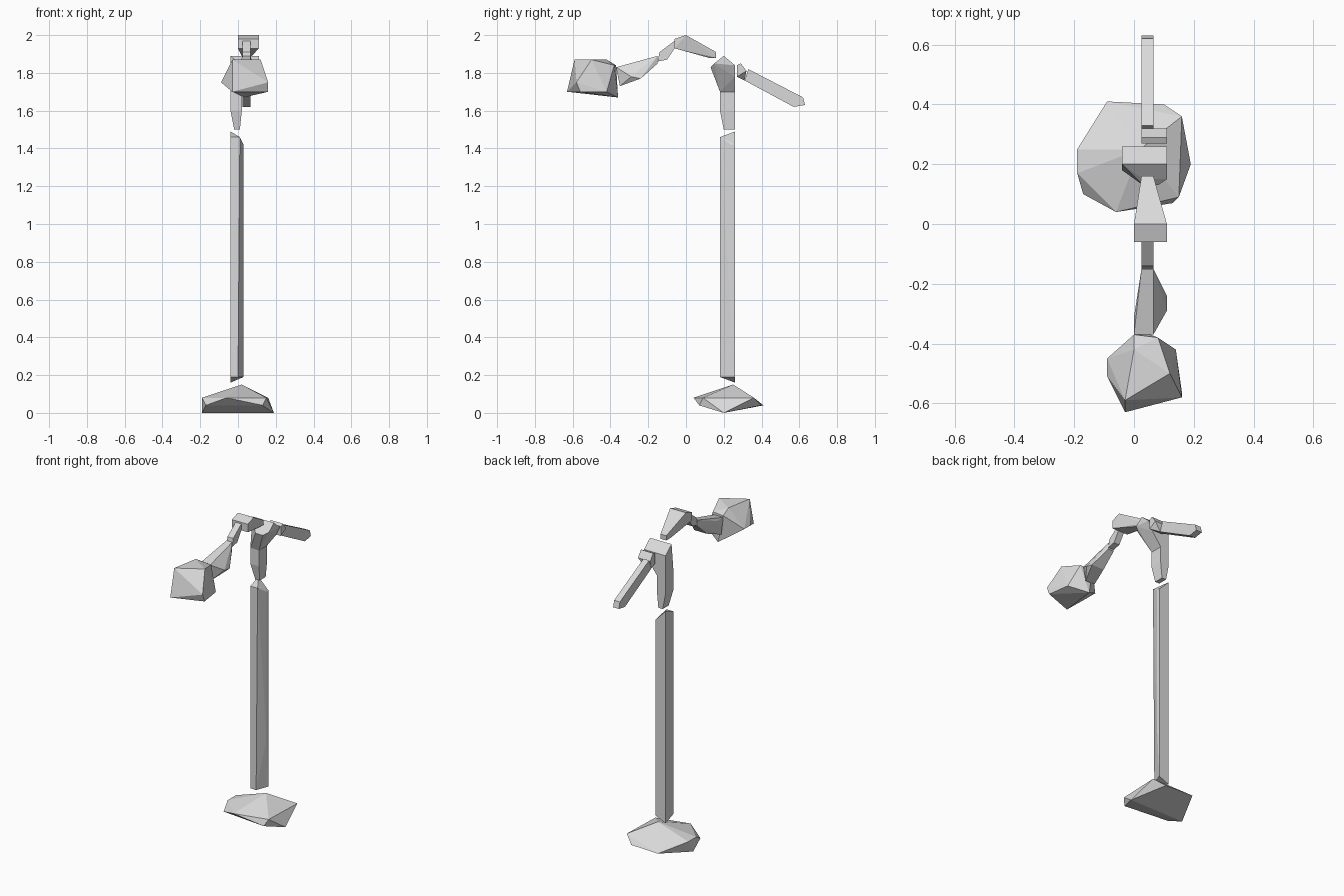
import bpy
import bmesh
import math

# Remove the startup cube
startup = bpy.data.objects.get("Cube")
if startup is not None:
    bpy.data.objects.remove(startup, do_unlink=True)

# One plain grey for the whole model
grey = bpy.data.materials.new("plain grey")
grey.use_nodes = True
grey.diffuse_color = (.7, .7, .7, 1)
principled = next(node for node in grey.node_tree.nodes if node.type == "BSDF_PRINCIPLED")
principled.inputs["Base Color"].default_value = grey.diffuse_color

# Sides shared by the post, the stem and the bracket
post_right, post_left = -.04, .03
post_front, post_back = .18, .26

# Sides shared by the neck, the arm and the handle
slim_right, slim_left, wide_left = .025, .065, .11
arm_height = 1.8


def faceted_solid(name, points):
    """Wrap a few corner points in a closed, flat-faced convex solid."""
    bm = bmesh.new()
    for point in points:
        bm.verts.new(point)
    hull = bmesh.ops.convex_hull(bm, input=bm.verts)
    unused = [item for item in set(hull["geom_interior"] + hull["geom_unused"])
              if isinstance(item, bmesh.types.BMVert)]
    bmesh.ops.delete(bm, geom=unused, context="VERTS")
    bmesh.ops.dissolve_limit(bm, angle_limit=math.radians(1),
                             verts=bm.verts, edges=bm.edges)
    bmesh.ops.recalc_face_normals(bm, faces=bm.faces)
    mesh = bpy.data.meshes.new(name)
    bm.to_mesh(mesh)
    bm.free()
    mesh.materials.append(grey)
    part = bpy.data.objects.new(name, mesh)
    bpy.context.collection.objects.link(part)


def rectangle(right, left, front, back):
    """Corners of a level rectangle."""
    return [(x, y) for x in (right, left) for y in (front, back)]


def stacked(name, layers):
    """Build a solid from level outlines, keyed by their height."""
    faceted_solid(name, [(x, y, height)
                         for height, outline in layers.items()
                         for x, y in outline])


def side_profile(name, *bands):
    """Build a solid from bands: right side, left side, side-view corners.

    Corners are (y, rise above the arm height)."""
    faceted_solid(name, [(x, y, arm_height + rise)
                         for right, left, corners in bands
                         for x in (right, left)
                         for y, rise in corners])


# Foot: a low faceted stone shape resting on a ridge
stacked("base", {
    .15: [(.02, .25)],
    .08: [(-.06, .04), (-.19, .25), (-.19, .17), (.15, .09), (.16, .36)],
    .04: [(-.17, .1), (.13, .07), (.1, .4), (-.09, .41)],
    0: [(-.19, .2), (.19, .2)],
})

# Tall post with slanted, chipped ends
stacked("pole", {
    .16: [(post_right, post_back)],
    .19: [(post_right, post_front), (0, post_front), (post_left, post_back)],
    .5: [(post_left, .24)],
    1.42: [(post_left, .24), (post_left, post_back)],
    1.46: [(post_right, post_front), (.01, post_front)],
    1.49: [(post_right, post_back)],
})

# Short stem between the post and the bracket
stem_outline = rectangle(post_right, .02, post_front, post_back)
stacked("upper_stem", {
    1.5: rectangle(-.02, .01, .2, post_back),
    1.6: stem_outline,
    1.7: stem_outline,
})

# Bracket where the neck, the stem and the handle meet
side_profile(
    "bracket",
    (post_right, wide_left, [(.2, .09), (post_back, .04)]),
    (post_left, wide_left, [(.15, .05)]),
    (post_left, .08, [(.13, .03), (post_back, -.02)]),
    (post_right, .02, [(post_front, -.1), (post_back, -.1)]),
)

# Rear joint and handle
side_profile(
    "handle_joint",
    (slim_right, wide_left, [(.27, .04), (.29, .05), (.32, .01), (.27, -.02)]),
    (slim_right, slim_left, [(.31, -.04)]),
)
side_profile(
    "handle",
    (slim_right, slim_left,
     [(.33, .02), (.62, -.13), (.63, -.17), (.57, -.18), (.31, -.04)]),
)

# Neck: wide at the front, narrow at the bracket
side_profile(
    "neck",
    (0, wide_left, [(-.06, .18), (0, .2), (-.06, .13)]),
    (slim_right, .09, [(0, .12)]),
    (slim_right, slim_left, [(.16, .11), (.16, .08), (.12, .08)]),
)
side_profile(
    "neck_joint",
    (slim_right, slim_left,
     [(-.06, .17), (-.06, .13), (-.1, .07), (-.15, .06), (-.14, .11)]),
)

# Drooping arm that carries the head
side_profile(
    "arm",
    (slim_right, slim_left, [(-.15, .09), (-.15, .05)]),
    (slim_right, wide_left, [(-.24, -.03), (-.29, -.02)]),
    (0, slim_left, [(-.35, -.07), (-.37, .03), (-.31, .03)]),
)

# Faceted head
stacked("head", {
    1.87: [(-.03, -.59), (.12, -.5), (0, -.42)],
    1.84: [(0, -.37), (.08, -.38)],
    1.75: [(-.09, -.45), (-.09, -.51), (.16, -.58)],
    1.7: [(-.03, -.63), (.16, -.56), (.14, -.42)],
    1.67: [(.03, -.36)],
})
